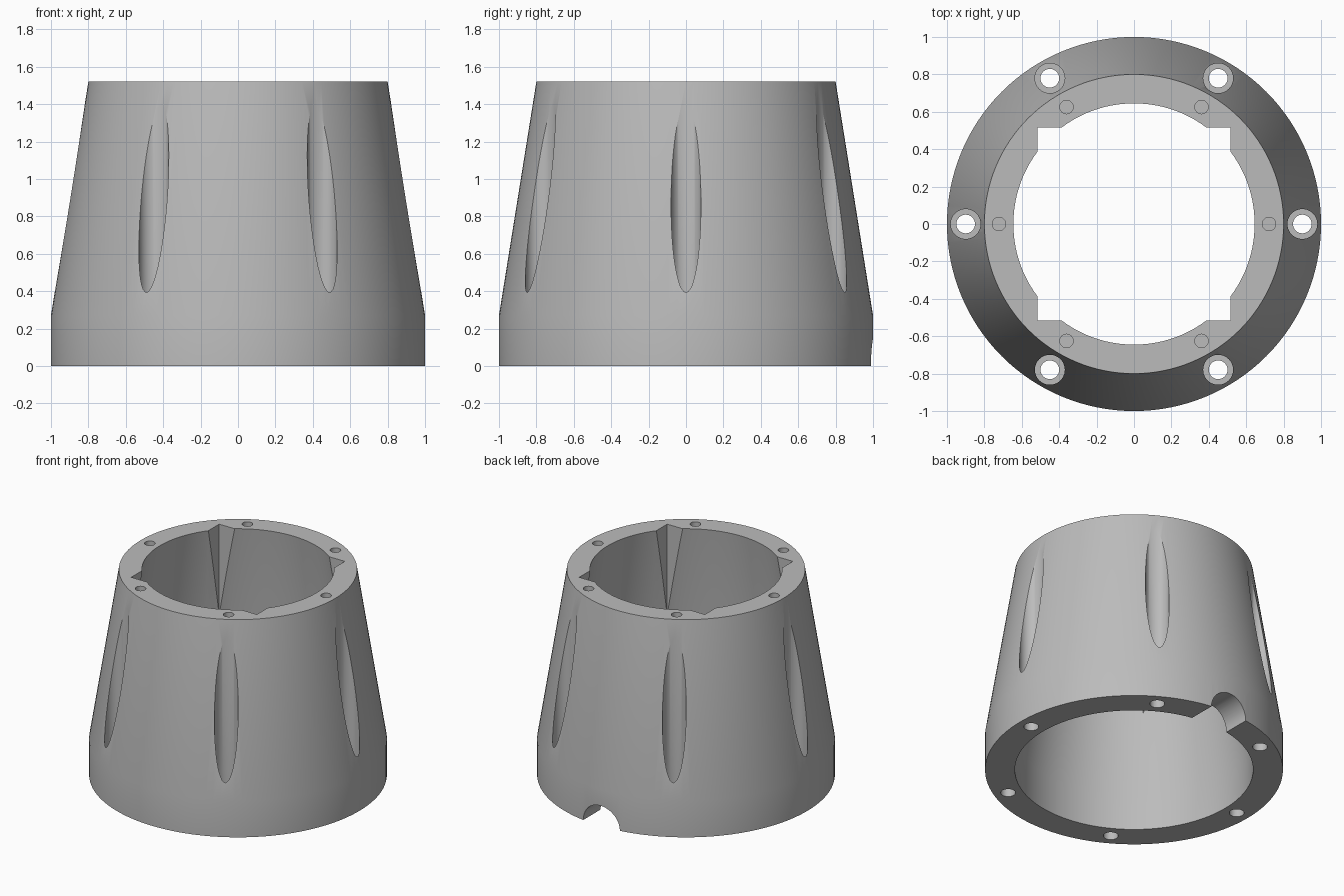
import bpy
import math

old = bpy.data.objects.get("Cube")
if old:
    bpy.data.objects.remove(old, do_unlink=True)

HEIGHT, SHOULDER = 1.52, 0.27
SEGMENTS = 128

grey = bpy.data.materials.new("plain_grey")
grey.use_nodes = True
colour = (0.5, 0.5, 0.5, 1)
grey.diffuse_color = colour
grey.node_tree.nodes["Principled BSDF"].inputs["Base Color"].default_value = colour


def lathe(name, profile):
    """Revolve a closed (radius, height) profile around z."""
    n = len(profile)
    verts, faces = [], []
    for s in range(SEGMENTS):
        a = 2 * math.pi * s / SEGMENTS
        verts += [(r * math.cos(a), r * math.sin(a), z) for r, z in profile]
        t = (s + 1) % SEGMENTS
        for i in range(n):
            j = (i + 1) % n
            faces.append((s * n + i, t * n + i, t * n + j, s * n + j))
    mesh = bpy.data.meshes.new(name)
    mesh.from_pydata(verts, [], faces)
    obj = bpy.data.objects.new(name, mesh)
    bpy.context.collection.objects.link(obj)
    return obj


def carve(target, cutter):
    """Subtract the cutter from the target, then discard it."""
    cutter.hide_render = True
    mod = target.modifiers.new("cut", 'BOOLEAN')
    mod.operation = 'DIFFERENCE'
    mod.solver = 'EXACT'
    mod.object = cutter
    bpy.ops.object.select_all(action='DESELECT')
    bpy.context.view_layer.objects.active = target
    target.select_set(True)
    bpy.ops.object.modifier_apply(modifier=mod.name)
    bpy.data.objects.remove(cutter, do_unlink=True)


def post(radius, x, y, low, high, sides=32):
    """Upright cylinder between two heights."""
    bpy.ops.mesh.primitive_cylinder_add(
        vertices=sides, radius=radius, depth=high - low,
        location=(x, y, (low + high) / 2))
    return bpy.context.object


# Tapered hollow body with a straight lower band
body = lathe("tapered_housing", [
    (1, 0), (1, SHOULDER), (0.8, HEIGHT),
    (0.645, HEIGHT), (0.8, SHOULDER), (0.8, 0)])
body.data.materials.append(grey)

# Square clearance that leaves four tapering corner notches inside
bpy.ops.mesh.primitive_cube_add(size=1, location=(0, 0, 1.1))
square = bpy.context.object
square.scale = (1.03, 1.03, 1.4)
carve(body, square)

# Six screw wells that break out as flutes, screw holes and top pilot holes
for k in range(6):
    a = math.radians(60 * k)
    c, s = math.cos(a), math.sin(a)
    carve(body, post(0.08, 0.9 * c, 0.9 * s, SHOULDER, HEIGHT + 0.1, 48))
    carve(body, post(0.05, 0.9 * c, 0.9 * s, -0.1, SHOULDER + 0.05))
    carve(body, post(0.036, 0.722 * c, 0.722 * s, HEIGHT - 0.22, HEIGHT + 0.1))

# Rounded cable opening at the back of the base
bpy.ops.mesh.primitive_cylinder_add(
    vertices=48, radius=0.15, depth=0.7, location=(0, 0.9, 0),
    rotation=(math.pi / 2, 0, 0))
carve(body, bpy.context.object)

bpy.ops.object.select_all(action='DESELECT')
body.select_set(True)
bpy.context.view_layer.objects.active = body
bpy.ops.object.shade_smooth_by_angle(angle=math.radians(30))
